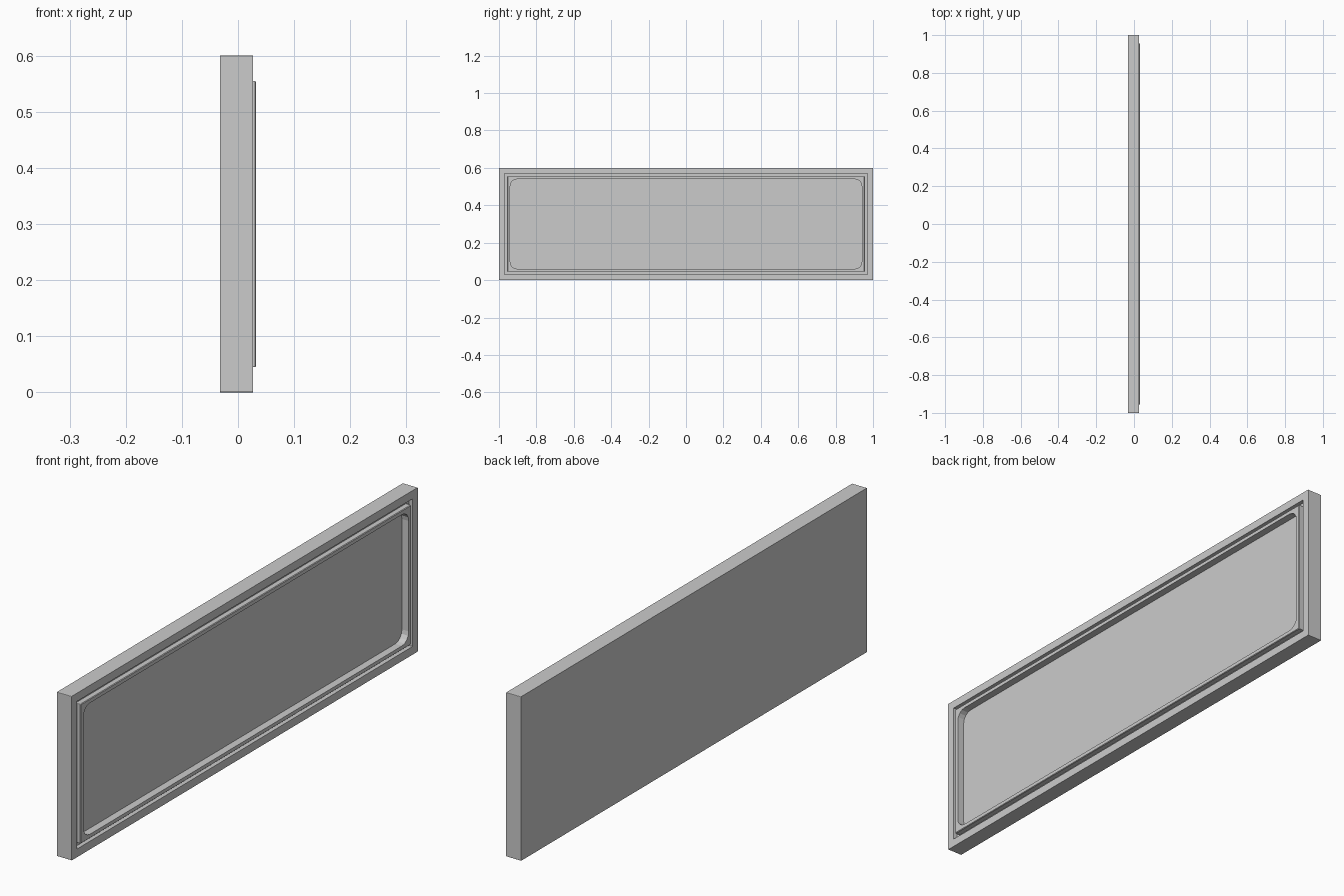
import bpy, bmesh, math

if "Cube" in bpy.data.objects:
    bpy.data.objects.remove(bpy.data.objects["Cube"])

HALF_Y, HEIGHT = 1.0, 0.6
SEG = 4  # facets per rounded corner


def ring(bm, inset, x, r):
    """Rounded rectangle in the YZ plane, inset from the outer outline."""
    hy, hz = HALF_Y - inset, HEIGHT / 2 - inset
    verts = []
    for k, (sy, sz) in enumerate([(1, 1), (-1, 1), (-1, -1), (1, -1)]):
        for i in range(SEG + 1):
            a = math.pi / 2 * (k + i / SEG)
            verts.append(bm.verts.new((x,
                                       sy * (hy - r) + r * math.cos(a),
                                       HEIGHT / 2 + sz * (hz - r) + r * math.sin(a))))
    return verts


def ringed_panel(name, profile):
    """Bridge successive rings and cap the first and last."""
    bm = bmesh.new()
    rings = [ring(bm, *p) for p in profile]
    n = len(rings[0])
    for a, b in zip(rings, rings[1:]):
        for i in range(n):
            j = (i + 1) % n
            bm.faces.new((a[i], a[j], b[j], b[i]))
    bm.faces.new(rings[0][::-1])
    bm.faces.new(rings[-1])
    bmesh.ops.remove_doubles(bm, verts=bm.verts, dist=1e-6)
    bmesh.ops.recalc_face_normals(bm, faces=bm.faces)
    me = bpy.data.meshes.new(name)
    bm.to_mesh(me)
    bm.free()
    ob = bpy.data.objects.new(name, me)
    bpy.context.collection.objects.link(ob)
    return ob


# Slab with border, groove, raised rim and rounded recess: (inset, x, corner radius)
ringed_panel("recessed_panel", [
    (0.0, -0.0325, 0.002),     # back edge
    (0.0, 0.027, 0.002),       # front edge
    (0.03, 0.027, 0.0),        # groove outer lip
    (0.03, 0.012, 0.0),        # groove floor
    (0.045, 0.012, 0.002),
    (0.045, 0.030, 0.002),     # raised rim
    (0.047, 0.0325, 0.002),
    (0.060, 0.0325, 0.038),    # recess lip
    (0.060, 0.005, 0.038),     # recess floor
])
